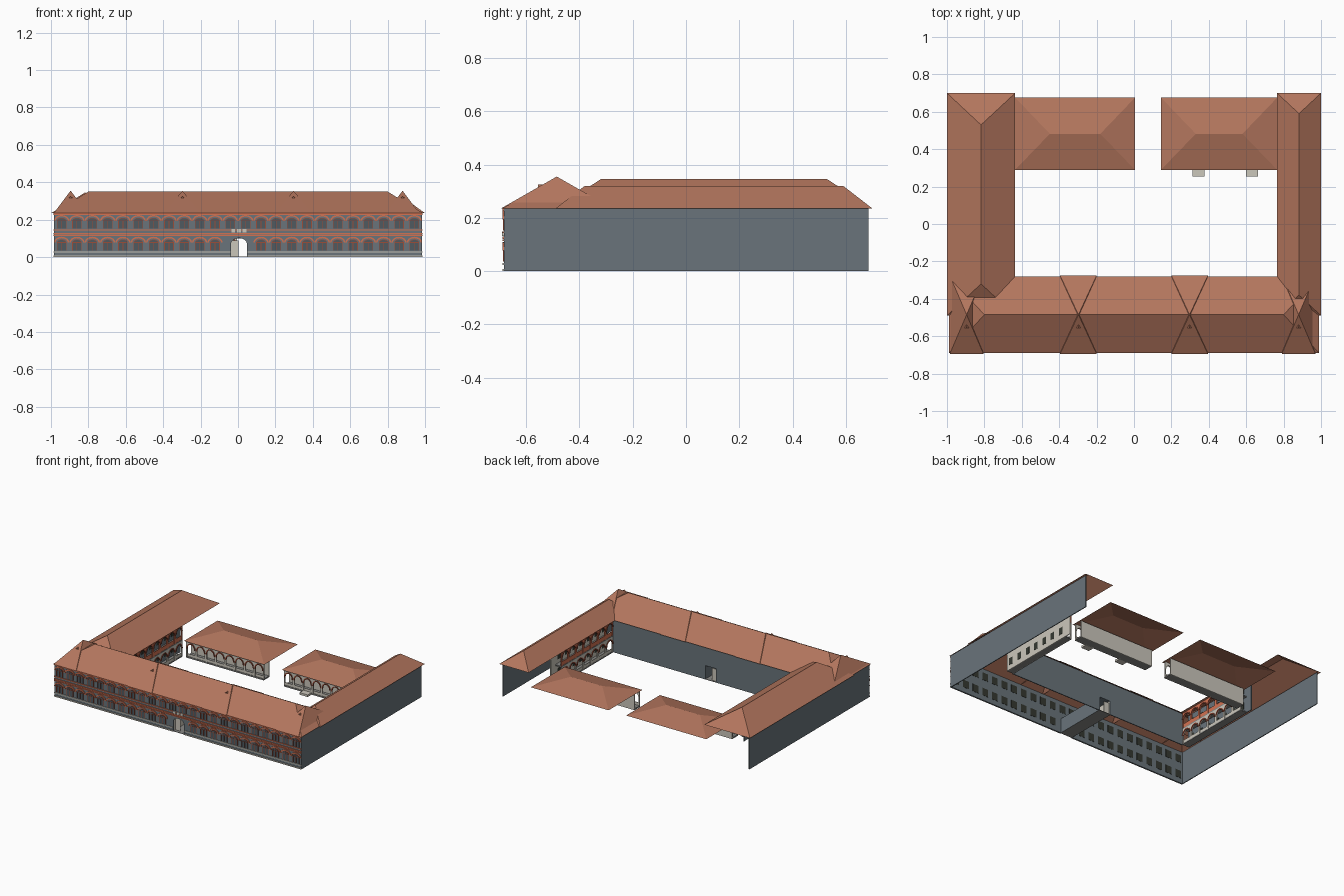
import bpy, bmesh, math
from mathutils import Vector

if "Cube" in bpy.data.objects:
    bpy.data.objects.remove(bpy.data.objects["Cube"])


def material(name, rgb):
    m = bpy.data.materials.new(name)
    m.use_nodes = True
    m.diffuse_color = (*rgb, 1)
    m.node_tree.nodes["Principled BSDF"].inputs["Base Color"].default_value = (*rgb, 1)
    return m


ROOF = material("terracotta tile", (0.45, 0.18, 0.11))
WALL = material("blue grey wall", (0.142, 0.174, 0.197))
TRIM = material("orange trim", (0.65, 0.17, 0.085))
FRAME = material("dark red frame", (0.33, 0.075, 0.04))
STONE = material("pale stone", (0.60, 0.57, 0.50))
GLASS = material("dark glass", (0.035, 0.04, 0.03))
SLATE = material("slate window", (0.08, 0.10, 0.115))
FLOOR = material("paving grey", (0.25, 0.25, 0.24))

X, Y, Z = Vector((1, 0, 0)), Vector((0, 1, 0)), Vector((0, 0, 1))
EAVE = 0.235


def finish(name, bm, mat, recalc=True):
    if recalc:
        bmesh.ops.recalc_face_normals(bm, faces=bm.faces[:])
    me = bpy.data.meshes.new(name)
    bm.to_mesh(me)
    bm.free()
    me.materials.append(mat)
    ob = bpy.data.objects.new(name, me)
    bpy.context.collection.objects.link(ob)


def prism(bm, pts, origin, u, n, t):
    """Outline in the (u, z) plane at origin, extruded by t along n."""
    a = [bm.verts.new(Vector(origin) + u * p + Z * q) for p, q in pts]
    b = [bm.verts.new(v.co + n * t) for v in a]
    bm.faces.new(a)
    bm.faces.new(b[::-1])
    for i in range(len(a)):
        j = (i + 1) % len(a)
        bm.faces.new((a[j], a[i], b[i], b[j]))


def block(bm, x0, x1, y0, y1, z0, z1):
    prism(bm, [(x0, z0), (x1, z0), (x1, z1), (x0, z1)], (0, y0, 0), X, Y, y1 - y0)


def box(name, mat, *ext):
    bm = bmesh.new()
    block(bm, *ext)
    finish(name, bm, mat)


def arc(c, z, rx, rz, n=8):
    return [(c - rx * math.cos(math.pi * i / n), z + rz * math.sin(math.pi * i / n))
            for i in range(n + 1)]


def arch_panel(bm, c, w, z0, z1, hole, spring, rise, origin, u, n, t):
    """Wall bay with an arched opening."""
    h, r = w / 2, hole / 2
    pts = [(c - h, z0), (c - r, z0)] + arc(c, spring, r, rise)
    pts += [(c + r, z0), (c + h, z0), (c + h, z1), (c - h, z1)]
    prism(bm, pts, origin, u, n, t)


def arch_ring(bm, c, spring, r, rise, width, origin, u, n, t):
    outer = arc(c, spring, r, rise)
    inner = arc(c, spring, r - width, rise - width)
    prism(bm, outer + inner[::-1], origin, u, n, t)


def hip_roof(name, x0, x1, y0, y1, z, top, ends):
    """Hipped shell; ends are the two ridge points in plan."""
    bm = bmesh.new()
    a, b, c, d = [bm.verts.new(p) for p in
                  ((x0, y0, z), (x1, y0, z), (x1, y1, z), (x0, y1, z))]
    r, s = [bm.verts.new((*p, top)) for p in ends]
    if ends[0][0] != ends[1][0]:
        faces = ((a, b, s, r), (b, c, s), (c, d, r, s), (d, a, r))
    else:
        faces = ((a, b, r), (b, c, s, r), (c, d, s), (d, a, r, s))
    for f in faces:
        bm.faces.new(f)
    finish(name, bm, ROOF, False)


# Main roofs
hip_roof("front_roof", -0.99, 0.99, -0.69, -0.28, EAVE, 0.35, [(-0.8, -0.485), (0.8, -0.485)])
hip_roof("left_wing_roof", 0.765, 1.0, -0.49, 0.70, EAVE, 0.32, [(0.882, -0.38), (0.882, 0.59)])
hip_roof("right_wing_roof", -1.0, -0.635, -0.49, 0.70, EAVE, 0.345, [(-0.818, -0.32), (-0.818, 0.53)])

# Pointed cross roofs with small gablets along the front wing
for i, (cx, x0, x1) in enumerate(((-0.895, -0.985, -0.805), (-0.297, -0.395, -0.2),
                                  (0.297, 0.2, 0.395), (0.88, 0.79, 0.97))):
    bm = bmesh.new()
    base = [bm.verts.new(p) for p in ((x0, -0.695, EAVE), (x1, -0.695, EAVE),
                                      (x1, -0.275, EAVE), (x0, -0.275, EAVE))]
    apex = bm.verts.new((cx, -0.485, 0.355))
    for k in range(4):
        bm.faces.new((base[k], base[(k + 1) % 4], apex))
    prism(bm, [(-0.02, 0.308), (0.02, 0.308), (0, 0.325)], (cx, -0.555, 0), X, Y, 0.05)
    finish(f"pointed_roof_{i + 1}", bm, ROOF)

# Front wing walls with the gate opening
GATE = 0.005
T = 0.006
bm = bmesh.new()
for x0, x1 in ((-0.985, GATE - 0.05), (GATE + 0.05, 0.985)):
    block(bm, x0, x1, -0.683, -0.683 + T, 0, EAVE)
arch_panel(bm, GATE, 0.1, 0, EAVE, 0.086, 0.07, 0.032, (0, -0.683, 0), X, Y, T)
finish("front_wall", bm, WALL)

bm = bmesh.new()
block(bm, -0.655, -0.038, -0.295, -0.289, 0, EAVE)
block(bm, 0.048, 0.785, -0.295, -0.289, 0, EAVE)
block(bm, -0.038, 0.048, -0.295, -0.289, 0.1, EAVE)
finish("courtyard_wall", bm, WALL)

# Gate passage with a pale inner side and a fixed door leaf
bm = bmesh.new()
block(bm, 0.048, 0.053, -0.677, -0.295, 0, 0.105)
block(bm, -0.044, 0.053, -0.677, -0.295, 0.102, 0.106)
finish("passage_shell", bm, WALL)
box("passage_floor", FLOOR, -0.044, 0.053, -0.683, -0.289, 0, 0.003)
bm = bmesh.new()
block(bm, -0.044, -0.038, -0.677, -0.295, 0.003, 0.102)
block(bm, -0.038, 0.002, -0.66, -0.655, 0.003, 0.09)
block(bm, -0.038, 0.002, -0.305, -0.30, 0.003, 0.09)
finish("passage_side_and_door", bm, STONE)

# Outer side walls
for side, name in ((1, "left"), (-1, "right")):
    x = sorted((side * 0.985, side * 0.979))
    box(f"{name}_outer_wall", WALL, *x, -0.683, 0.685, 0, EAVE)

# Front windows, frames and arched hoods
BAYS, STEP = 24, 0.082
panes, glass, frames, hoods = [bmesh.new() for _ in range(4)]
for row, z0 in enumerate((0.036, 0.152)):
    for b in range(BAYS):
        c = (b - (BAYS - 1) / 2) * STEP
        if row == 0 and abs(c) < STEP:
            continue
        spring = z0 + 0.042
        r = 0.024
        prism(panes, [(c - r, z0), (c + r, z0)] + arc(c, spring, r, 0.014)[::-1],
              (0, -0.6845, 0), X, Y, 0.003)
        block(glass, c - r, c + r, -0.679, -0.6755, z0, z0 + 0.055)
        arch_ring(frames, c, spring, r + 0.002, 0.016, 0.003, (0, -0.687, 0), X, Y, 0.004)
        for dx in (-r, 0, r):
            block(frames, c + dx - 0.0015, c + dx + 0.0015, -0.687, -0.683, z0, spring + 0.002)
        block(frames, c - r, c + r, -0.686, -0.684, spring - 0.0015, spring + 0.0015)
        arch_ring(hoods, c, spring, 0.041, 0.031, 0.008, (0, -0.689, 0), X, Y, 0.006)
finish("front_window_panes", panes, SLATE)
finish("front_window_inner_glass", glass, GLASS)
finish("front_window_frames", frames, FRAME)
finish("front_window_hoods", hoods, TRIM)

# Front bands, plinth and panels over the gate
bm = bmesh.new()
for z0, z1 in ((0.113, 0.118), (0.121, 0.130), (0.143, 0.148), (0.226, 0.235)):
    block(bm, -0.986, 0.986, -0.689, -0.683, z0, z1)
finish("front_bands", bm, TRIM)
bm = bmesh.new()
for x0, x1 in ((-0.986, GATE - 0.045), (GATE + 0.045, 0.986)):
    for z0, z1 in ((0, 0.008), (0.024, 0.031)):
        block(bm, x0, x1, -0.688, -0.683, z0, z1)
for c in (-0.025, 0.005, 0.035):
    block(bm, c - 0.01, c + 0.01, -0.69, -0.683, 0.132, 0.149)
finish("front_plinth_and_panels", bm, STONE)


def arcade(name, origin, u, n, length, bays, storeys):
    """Row of arches along u, facing n; storeys hold (base, top, material)."""
    w = length / bays
    trim = bmesh.new()
    for k, (z0, z1, mat) in enumerate(storeys):
        bm = bmesh.new()
        spring = z0 + (z1 - z0) * 0.55
        rise = (z1 - z0) * 0.3
        for b in range(bays):
            c = (b + 0.5) * w
            arch_panel(bm, c, w, z0, z1, w * 0.8, spring, rise, origin, u, -n, 0.008)
            arch_ring(trim, c, spring, w * 0.47, rise + 0.008, 0.008,
                      Vector(origin) + n * 0.004, u, -n, 0.005)
        prism(bm, [(0, z0), (length, z0), (length, z0 + 0.03), (0, z0 + 0.03)],
              Vector(origin) - n * 0.002, u, -n, 0.004)
        finish(f"{name}_arches_{k + 1}", bm, mat)
    finish(f"{name}_arch_trim", trim, FRAME)


# Courtyard fronts of the side wings
for name, side, edge, mat in (("left", 1, 0.782, STONE), ("right", -1, 0.652, WALL)):
    arcade(f"{name}_wing", (side * edge, -0.288, 0), Y, -X * side, 0.588, 7,
           ((0, 0.115, STONE), (0.123, EAVE, TRIM)))
    inner = edge + 0.05
    x = sorted((side * inner, side * (inner + T)))
    box(f"{name}_wing_inner_wall", mat, *x, -0.288, 0.35, 0, EAVE)
    x = sorted((side * edge, side * inner))
    bm = bmesh.new()
    for z in (0, 0.115):
        block(bm, *x, -0.288, 0.30, z, z + 0.008)
    finish(f"{name}_wing_floors", bm, FLOOR)
    bm = bmesh.new()
    x = sorted((side * (inner - 0.0015), side * (inner + 0.0075)))
    for z in (0.035, 0.15):
        for b in range(7):
            y = -0.288 + (b + 0.5) * 0.084
            block(bm, *x, y - 0.017, y + 0.017, z, z + 0.05)
    finish(f"{name}_wing_windows", bm, GLASS)

# Low rear pavilions: roof, arcade, back wall and porch floor
for name, x0, x1 in (("right_pavilion", -0.635, 0.005), ("left_pavilion", 0.145, 0.765)):
    hip_roof(f"{name}_roof", x0, x1, 0.29, 0.675, 0.12, 0.172,
             [(x0 + 0.185, 0.482), (x1 - 0.185, 0.482)])
    arcade(name, (x0 + 0.01, 0.302, 0), X, -Y, x1 - x0 - 0.02, 8, ((0, 0.12, STONE),))
    box(f"{name}_back_wall", STONE, x0 + 0.01, x1 - 0.01, 0.36, 0.366, 0, 0.121)
    box(f"{name}_floor", FLOOR, x0 + 0.01, x1 - 0.01, 0.30, 0.36, 0, 0.01)

# Courtyard steps
for i, c in enumerate((0.345, 0.63)):
    box(f"courtyard_step_{i + 1}", STONE, c - 0.032, c + 0.032, 0.255, 0.30, 0, 0.015)
